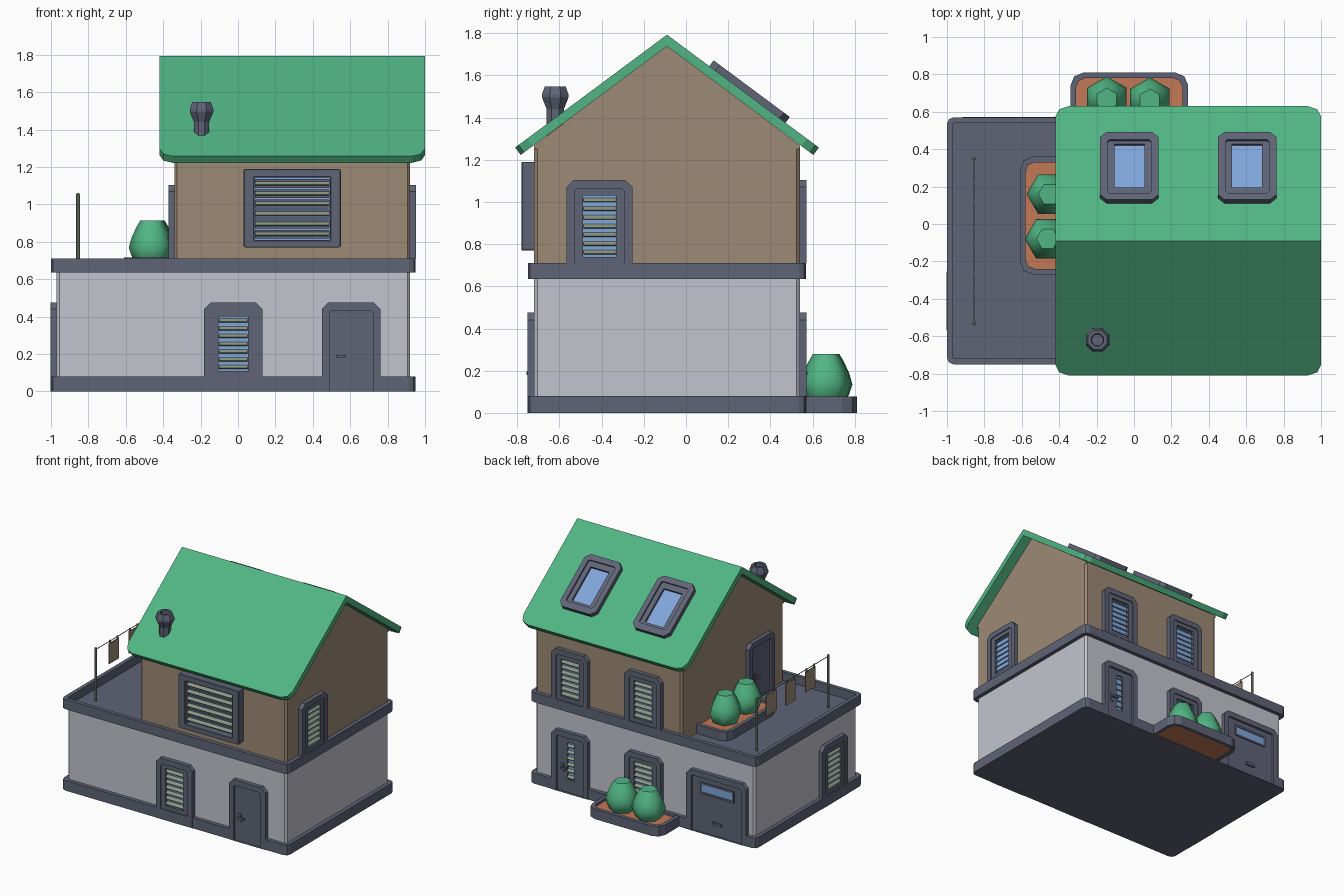
import bpy, bmesh, math
from mathutils import Matrix, Vector

if "Cube" in bpy.data.objects:
    bpy.data.objects.remove(bpy.data.objects["Cube"])


def material(name, rgb):
    m = bpy.data.materials.new(name)
    m.diffuse_color = [(c / 255 / 12.92 if c < 11 else ((c / 255 + 0.055) / 1.055) ** 2.4) for c in rgb] + [1]
    m.use_nodes = True
    m.node_tree.nodes["Principled BSDF"].inputs["Base Color"].default_value = m.diffuse_color
    return m


SLATE = material("slate trim", (95, 100, 118))
PLASTER = material("pale plaster", (196, 196, 206))
TAN = material("tan wall", (157, 138, 118))
GREEN = material("green", (81, 181, 132))
GLASS = material("blue glass", (128, 166, 218))
SAGE = material("sage metal", (138, 150, 132))
SOIL = material("clay soil", (194, 120, 86))


def frame(origin, u, v=(0, 0, 1)):
    """Local axes: u across, v up the surface, n outward."""
    u, v = Vector(u).normalized(), Vector(v).normalized()
    m = Matrix((u, v, u.cross(v))).transposed().to_4x4()
    m.translation = Vector(origin)
    return m


def rect(x0, y0, x1, y1, low=0.0, high=None, seg=1):
    """Rectangle outline with chamfered (seg 1) or rounded corners."""
    high = low if high is None else high
    pts = []
    for cx, cy, sx, sy, r, a in ((x1, y0, -1, 1, low, -90), (x1, y1, -1, -1, high, 0),
                                 (x0, y1, 1, -1, high, 90), (x0, y0, 1, 1, low, 180)):
        for i in range(seg + 1):
            t = math.radians(a + 90 * i / seg)
            pts.append((cx + sx * r + r * math.cos(t), cy + sy * r + r * math.sin(t)))
    return pts


def solid(bm, outline, n0, n1, m=Matrix(), hole=None):
    """Extrude an outline from n0 to n1, optionally with a hole."""
    def ring(pts, n):
        return [bm.verts.new(m @ Vector((x, y, n))) for x, y in pts]

    def bridge(a, b):
        for i in range(len(a)):
            j = (i + 1) % len(a)
            bm.faces.new((a[i], a[j], b[j], b[i]))
    a, b = ring(outline, n0), ring(outline, n1)
    bridge(a, b)
    if hole:
        c, d = ring(hole, n0), ring(hole, n1)
        bridge(d, c)
        bridge(b, d)
        bridge(c, a)
    else:
        bm.faces.new(b)
        bm.faces.new(a[::-1])


def finish(bm, name, mat):
    bmesh.ops.remove_doubles(bm, verts=bm.verts, dist=1e-5)
    bmesh.ops.recalc_face_normals(bm, faces=bm.faces)
    me = bpy.data.meshes.new(name)
    bm.to_mesh(me)
    bm.free()
    me.materials.append(mat)
    ob = bpy.data.objects.new(name, me)
    bpy.context.collection.objects.link(ob)
    return ob


def part(name, mat, outline, n0, n1, m=Matrix(), hole=None):
    bm = bmesh.new()
    solid(bm, outline, n0, n1, m, hole)
    return finish(bm, name, mat)


def lathe(name, mat, profile, sides, pos, turn=0.0, smooth=False):
    bm = bmesh.new()
    rings = [[bm.verts.new((pos[0] + r * math.cos(turn + math.tau * i / sides),
                            pos[1] + r * math.sin(turn + math.tau * i / sides), pos[2] + z))
              for i in range(sides)] for r, z in profile]
    for a, b in zip(rings, rings[1:]):
        for i in range(sides):
            f = bm.faces.new((a[i], a[i - 1], b[i - 1], b[i]))
            f.smooth = smooth
    bm.faces.new(rings[0])
    bm.faces.new(rings[-1])
    return finish(bm, name, mat)


def slats(name, m, half, v0, v1, count, n):
    bm = bmesh.new()
    for i in range(count):
        v = v0 + (v1 - v0) * (i + 0.5) / count
        solid(bm, rect(-half, -0.013, half, 0.013), -0.003, 0.003,
              m @ Matrix.Translation((0, v, n)) @ Matrix.Rotation(math.radians(-50), 4, 'X'))
    finish(bm, name, SAGE)


def surround(name, m, half, base, door=False):
    """Raised chamfered casing with a recessed panel ring inside."""
    inner = half - 0.04
    part(name + "_casing", SLATE, rect(-half, base, half, 0.395, 0, 0.035), -0.01, 0.032, m,
         rect(-inner, base - 0.001 if door else 0.0, inner, 0.352, 0, 0.012))


def window(name, m, base):
    surround(name, m, 0.157, base)
    part(name + "_sash", SLATE, rect(-0.119, -0.002, 0.119, 0.354), -0.01, 0.024, m,
         rect(-0.078, 0.03, 0.078, 0.32))
    part(name + "_glass", GLASS, rect(-0.08, 0.028, 0.08, 0.322), -0.01, 0.003, m)
    slats(name + "_slats", m, 0.077, 0.03, 0.32, 7, 0.014)


def door(name, m, base, glazed=False, half=0.157):
    surround(name, m, half, base, True)
    w = half - 0.038
    if glazed:
        part(name + "_leaf", SLATE, rect(-w, base, w, 0.354), -0.01, 0.014, m,
             rect(-0.03, 0.02, 0.03, 0.31))
        part(name + "_glass", GLASS, rect(-0.032, 0.018, 0.032, 0.312), -0.01, 0.003, m)
        slats(name + "_slats", m, 0.029, 0.02, 0.31, 6, 0.01)
    else:
        part(name + "_leaf", SLATE, rect(-w, base, w, 0.354), -0.01, 0.014, m)
    if half < 0.2:
        bm = bmesh.new()
        solid(bm, rect(-0.087, 0.07, -0.06, 0.135), 0.01, 0.02, m)
        solid(bm, rect(-0.08, 0.1, -0.027, 0.116), 0.024, 0.036, m)
        solid(bm, rect(-0.08, 0.1, -0.066, 0.116), 0.015, 0.03, m)
        finish(bm, name + "_handle", SLATE)


# Plinth, notched where doors reach the ground
def notch(x, y, d):
    return [(x - d * 0.117, y), (x - d * 0.117, y - d * -0.02), (x + d * 0.117, y - d * -0.02), (x + d * 0.117, y)]


c = 0.035
plinth = [(-1 + c, -0.75)] + notch(0.605, -0.75, 1) + [
    (0.95 - c, -0.75), (0.95 - c * 0.3, -0.75 + c * 0.3), (0.95, -0.75 + c),
    (0.95, 0.57 - c), (0.95 - c * 0.3, 0.57 - c * 0.3), (0.95 - c, 0.57)] + notch(0.605, 0.57, -1) + [
    (-0.442, 0.57), (-0.442, 0.55), (-0.878, 0.55), (-0.878, 0.57),
    (-1 + c, 0.57), (-1 + c * 0.3, 0.57 - c * 0.3), (-1, 0.57 - c),
    (-1, -0.75 + c), (-1 + c * 0.3, -0.75 + c * 0.3)]
part("plinth", SLATE, plinth, 0, 0.08)

# Walls, terrace and parapet
part("ground_walls", PLASTER, rect(-0.97, -0.72, 0.92, 0.54, 0.015), 0.04, 0.64)
part("terrace_floor", SLATE, rect(-0.98, -0.73, 0.93, 0.55), 0.636, 0.645)
part("parapet", SLATE, rect(-1, -0.75, 0.95, 0.57, 0.035, seg=2), 0.635, 0.71,
     hole=rect(-0.97, -0.72, 0.92, 0.54, 0.01, seg=2))
part("upper_walls", TAN, rect(-0.34, -0.72, 0.92, 0.54, 0.015), 0.64, 1.25)
part("gable", TAN, [(-0.72, 1.25), (0.54, 1.25), (0.54, 1.268), (-0.09, 1.742), (-0.72, 1.268)],
     -0.34, 0.92, frame((0, 0, 0), (0, 1, 0)))

# Roof slopes
S = 0.743
L = 0.72 * math.sqrt(1 + S * S)
RIDGE = (0.29, -0.09, 1.793)
front_slope = frame(RIDGE, (1, 0, 0), (0, 1, S))
back_slope = frame(RIDGE, (-1, 0, 0), (0, -1, S))
for name, m in (("front_roof", front_slope), ("back_roof", back_slope)):
    part(name, GREEN, rect(-0.71, -L, 0.71, 0, 0.07, 0, seg=2), -0.044, 0, m)

# Skylights
for i, x in enumerate((0.605, -0.025)):
    m = back_slope @ Matrix.Translation((0.29 - x, -0.475, 0))
    part(f"skylight_casing_{i}", SLATE, rect(-0.157, -0.225, 0.157, 0.225, 0.035), -0.01, 0.034, m,
         rect(-0.117, -0.175, 0.117, 0.18, 0.012))
    part(f"skylight_sash_{i}", SLATE, rect(-0.119, -0.177, 0.119, 0.182), -0.01, 0.022, m,
         rect(-0.08, -0.155, 0.08, 0.135))
    part(f"skylight_glass_{i}", GLASS, rect(-0.082, -0.157, 0.082, 0.137), -0.01, 0.005, m)

# Windows and doors
FRONT, BACK, RIGHT, LEFT = (1, 0, 0), (-1, 0, 0), (0, 1, 0), (0, -1, 0)
window("front_window", frame((-0.025, -0.72, 0.08), FRONT), -0.08)
door("front_door", frame((0.605, -0.72, 0.08), FRONT), -0.08)
window("left_window", frame((-0.97, -0.41, 0.08), LEFT), -0.08)
window("back_window", frame((-0.025, 0.54, 0.08), BACK), -0.08)
door("back_door", frame((0.605, 0.54, 0.08), BACK), -0.08, glazed=True)
window("right_upper_window", frame((0.92, -0.41, 0.71), RIGHT), 0)
door("terrace_door", frame((-0.34, -0.41, 0.71), LEFT), -0.07)
for i, x in enumerate((0.605, -0.025)):
    window(f"back_upper_window_{i}", frame((x, 0.54, 0.71), BACK), 0)

# Garage door with a strip window and pull
m = frame((-0.66, 0.54, 0.08), BACK)
door("garage", m, -0.08, half=0.258)
part("garage_glass", GLASS, rect(-0.13, 0.235, 0.13, 0.295), 0.012, 0.017, m)
part("garage_glass_trim", SLATE, rect(-0.145, 0.22, 0.145, 0.31), 0.01, 0.022, m,
     rect(-0.13, 0.235, 0.13, 0.295))
part("garage_pull", SLATE, rect(-0.04, 0.005, 0.04, 0.027), 0.01, 0.028, m)

# Wide bay window on the front
m = frame((0.29, -0.72, 0.98), FRONT)
bay = part("bay_casing", SLATE, rect(-0.26, -0.21, 0.26, 0.21, 0.006), -0.005, 0.06, m,
           rect(-0.203, -0.17, 0.203, 0.165))
bevel = bay.modifiers.new("soft_edges", 'BEVEL')
bevel.width, bevel.segments = 0.01, 1
part("bay_glass", GLASS, rect(-0.21, -0.175, 0.21, 0.17), -0.005, 0.004, m)
slats("bay_slats", m, 0.2, -0.165, 0.16, 6, 0.028)
bm = bmesh.new()
for i in range(6):
    v = -0.165 + 0.325 * (i + 0.5) / 6
    solid(bm, rect(-0.2, v - 0.025, 0.2, v + 0.022), 0.01, 0.014, m)
finish(bm, "bay_shade", SLATE)

# Planters and soil
for name, x0, y0, x1, y1, z in (("garden_planter", -0.34, 0.5, 0.29, 0.81, 0.0),
                                ("terrace_planter", -0.61, -0.27, -0.28, 0.36, 0.638)):
    part(name, SLATE, rect(x0, y0, x1, y1, 0.07, seg=2), z, z + 0.078,
         hole=rect(x0 + 0.03, y0 + 0.03, x1 - 0.03, y1 - 0.03, 0.05, seg=2))
    part(name + "_soil", SOIL, rect(x0 + 0.02, y0 + 0.02, x1 - 0.02, y1 - 0.02, 0.05, seg=2),
         z + 0.005, z + 0.06)

# Bushes
BUSH = [(0.085, 0), (0.105, 0.035), (0.122, 0.085), (0.106, 0.14), (0.083, 0.19), (0.06, 0.23)]
for i, (x, y, z, turn) in enumerate(((-0.145, 0.667, 0.05, 30), (0.085, 0.662, 0.05, 30),
                                     (-0.452, 0.16, 0.685, 0), (-0.462, -0.08, 0.685, 0))):
    lathe(f"bush_{i}", GREEN, BUSH, 6, (x, y, z), math.radians(turn), True)

# Roof vent
lathe("roof_vent", SLATE, [(0.044, 1.28), (0.044, 1.44), (0.068, 1.495), (0.068, 1.51), (0.054, 1.547), (0.036, 1.547),
                           (0.032, 1.52)], 8, (-0.195, -0.62, 0), math.radians(22.5))

# Washing line
for i, y in enumerate((0.35, -0.53)):
    lathe(f"line_post_{i}", SAGE, [(0.01, 0.64), (0.01, 1.055), (0.006, 1.06)], 8, (-0.855, y, 0))
part("washing_line", SAGE, rect(-0.857, 1.043, -0.853, 1.047), -0.35, 0.53, frame((0, 0, 0), FRONT))
for i, (y, w, h) in enumerate(((0.17, 0.065, 0.16), (-0.065, 0.06, 0.17), (-0.31, 0.062, 0.16))):
    m = frame((-0.855, y, 1.03), RIGHT)
    part(f"laundry_{i}", TAN, rect(-w, -h, w, 0), -0.003, 0.003, m)
    bm = bmesh.new()
    for s in (-1, 1):
        solid(bm, rect(s * w * 0.75 - 0.004, -0.012, s * w * 0.75 + 0.004, 0.022), -0.005, 0.005, m)
    finish(bm, f"pegs_{i}", SAGE)
